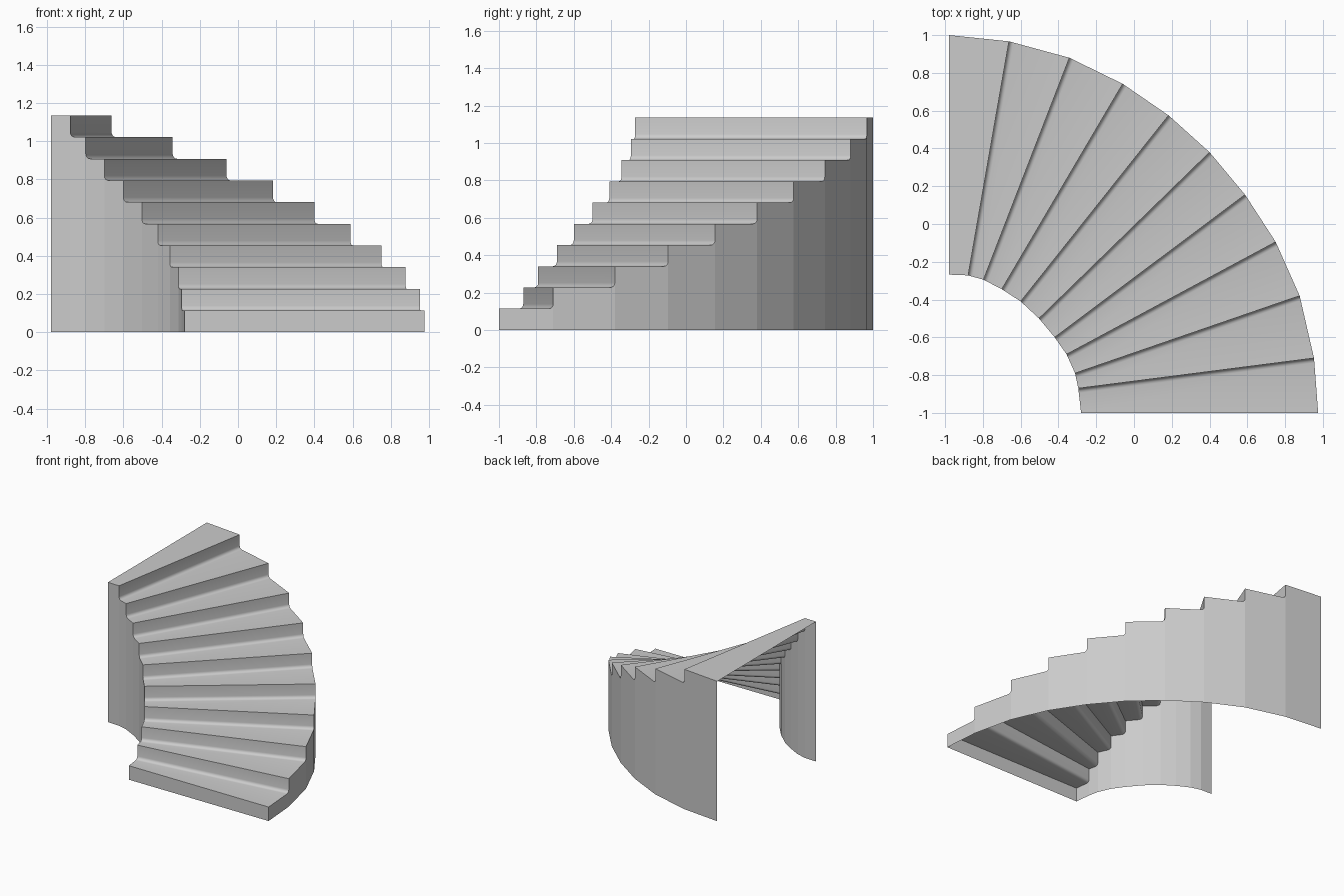
import bpy, math
from mathutils import Vector

if "Cube" in bpy.data.objects:
    bpy.data.objects.remove(bpy.data.objects["Cube"])

STEP_H = 0.1135      # rise of one step
FILLET = 0.025       # rounding at the foot of each riser
SEGS = 4

# Plan outline of the quarter turn, from the first riser to the landing
OUTER = [(0.975, -1), (0.953, -0.71), (0.877, -0.38), (0.75, -0.095), (0.588, 0.155), (0.4, 0.38),
         (0.183, 0.575), (-0.06, 0.742), (-0.342, 0.88), (-0.662, 0.967), (-0.98, 1)]
INNER = [(-0.28, -1), (-0.295, -0.87), (-0.312, -0.79), (-0.357, -0.69), (-0.42, -0.6), (-0.503, -0.5),
         (-0.6, -0.41), (-0.7, -0.345), (-0.797, -0.295), (-0.878, -0.272), (-0.98, -0.268)]


def stepped_edge(plan):
    """Stair profile following a plan line: riser, tread, fillet, riser..."""
    pts = [Vector((*plan[0], 0))]
    last = len(plan) - 1
    for i, p in enumerate(plan):
        p = Vector((*p, 0))
        if i > 0:
            z = i * STEP_H
            if i == last:
                pts.append(p + Vector((0, 0, z)))
                break
            back = (Vector((*plan[i - 1], 0)) - p).normalized()
            for k in range(SEGS + 1):
                a = math.pi / 2 * k / SEGS
                pts.append(p + back * FILLET * (1 - math.sin(a))
                           + Vector((0, 0, z + FILLET * (1 - math.cos(a)))))
        pts.append(p + Vector((0, 0, (i + 1) * STEP_H)))
    return pts


def strip(name, side_a, side_b, skip_vertical=False):
    """Quad strip between two point rows."""
    n = len(side_a)
    faces = []
    for i in range(n - 1):
        if skip_vertical and (side_a[i] - side_a[i + 1]).xy.length < 1e-5:
            continue
        faces.append((i, n + i, n + i + 1, i + 1))
    mesh = bpy.data.meshes.new(name)
    mesh.from_pydata(side_a + side_b, [], faces)
    mesh.update()
    obj = bpy.data.objects.new(name, mesh)
    bpy.context.collection.objects.link(obj)
    bpy.ops.object.select_all(action='DESELECT')
    obj.select_set(True)
    bpy.context.view_layer.objects.active = obj
    bpy.ops.object.shade_smooth_by_angle(angle=math.radians(35))
    return obj


def ground(row):
    return [Vector((p.x, p.y, 0)) for p in row]


inner = stepped_edge(INNER)
outer = stepped_edge(OUTER)

# Treads and risers as one folded sheet, open underneath and at the landing
strip("treads_and_risers", inner, outer)
# Curved side walls down to the floor
strip("outer_wall", outer, ground(outer), True)
strip("inner_wall", ground(inner), inner, True)
